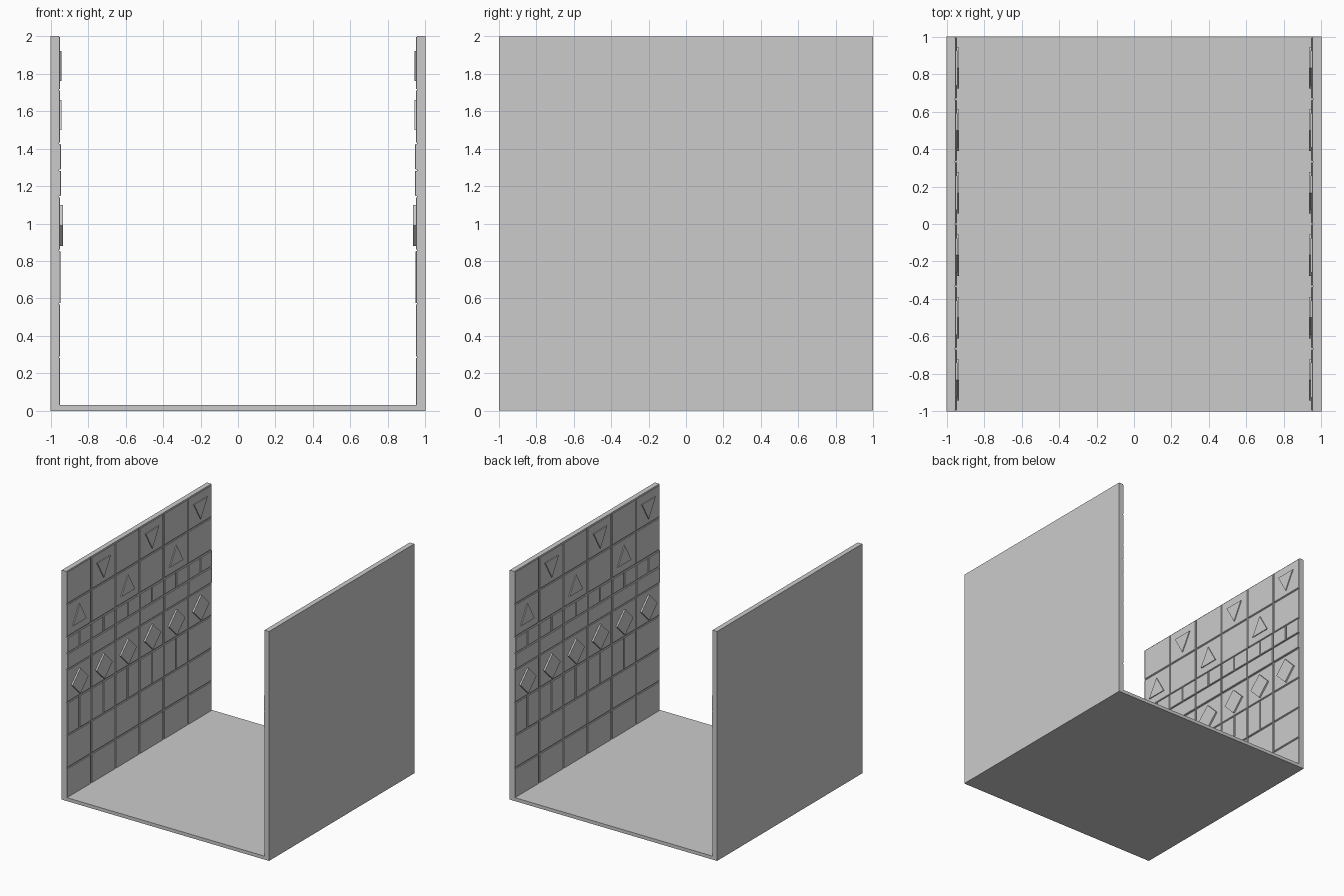
import bpy, bmesh
from math import pi, sin, cos

if "Cube" in bpy.data.objects:
    bpy.data.objects.remove(bpy.data.objects["Cube"])

ROWS, COLS = 7, 6
RH, CW = 2 / ROWS, 2 / COLS
BACK = -0.956          # plane the tiles sit on


def make_object(name, bm, rot=0):
    bmesh.ops.recalc_face_normals(bm, faces=bm.faces)
    mesh = bpy.data.meshes.new(name)
    bm.to_mesh(mesh)
    bm.free()
    ob = bpy.data.objects.new(name, mesh)
    ob.rotation_euler.z = rot
    bpy.context.collection.objects.link(ob)
    return ob


def loft(bm, rings):
    """Closed solid through rings of equal length."""
    vs = [[bm.verts.new(p) for p in r] for r in rings]
    n = len(vs[0])
    for a, b in zip(vs, vs[1:]):
        for i in range(n):
            j = (i + 1) % n
            bm.faces.new((a[i], a[j], b[j], b[i]))
    bm.faces.new(vs[0][::-1])
    bm.faces.new(vs[-1])


def rect(x, y0, y1, z0, z1, inset=0):
    y0, y1, z0, z1 = y0 + inset, y1 - inset, z0 + inset, z1 - inset
    return [(x, y0, z0), (x, y1, z0), (x, y1, z1), (x, y0, z1)]


def tile(bm, y0, y1, z0, z1, top):
    # chamfered tile leaving a thin groove to its neighbours
    loft(bm, [rect(BACK - 0.004, y0, y1, z0, z1, 0.004),
              rect(top - 0.003, y0, y1, z0, z1, 0.004),
              rect(top, y0, y1, z0, z1, 0.008)])


def emblem(bm, y, z, radius, sides, top, start):
    def ring(x, r):
        return [(x, y + r * cos(start + 2 * pi * i / sides),
                 z + r * sin(start + 2 * pi * i / sides)) for i in range(sides)]
    loft(bm, [ring(-0.952, radius), ring(top, radius)])


def build_wall(side, rot):
    # backing slab
    bm = bmesh.new()
    loft(bm, [rect(-1, -1, 1, 0, 2), rect(BACK, -1, 1, 0, 2)])
    make_object(side + "_wall_slab", bm, rot)

    # tiles, with rows 2 and 4 subdivided
    bm = bmesh.new()
    for r in range(ROWS):
        z0, z1 = r * RH, (r + 1) * RH
        for c in range(COLS):
            y0, y1 = -1 + c * CW, -1 + (c + 1) * CW
            ym, zm = (y0 + y1) / 2, (z0 + z1) / 2
            if r == 2 and c < 5:
                tile(bm, y0, ym, z0, z1, -0.947)
                tile(bm, ym, y1, z0, z1, -0.947)
            elif r == 4:
                tile(bm, y0, y1, z0, zm, -0.945)
                tile(bm, y0, ym, zm, z1, -0.945)
                tile(bm, ym, y1, zm, z1, -0.945)
            else:
                tile(bm, y0, y1, z0, z1, -0.949)
    make_object(side + "_wall_tiles", bm, rot)

    # raised diamonds and alternating triangles
    bm = bmesh.new()
    for c in range(COLS):
        y = -1 + (c + 0.5) * CW
        emblem(bm, y, 0.99, 0.11, 4, -0.935, 0)
        if c % 2:
            emblem(bm, y, 1.867, 0.107, 3, -0.941, -pi / 2)
        else:
            emblem(bm, y, 1.553, 0.107, 3, -0.941, pi / 2)
    make_object(side + "_wall_emblems", bm, rot)


build_wall("left", 0)
build_wall("right", pi)

# floor between the walls
bm = bmesh.new()
loft(bm, [rect(-1, -1, 1, 0, 0.03), rect(1, -1, 1, 0, 0.03)])
make_object("floor", bm)
